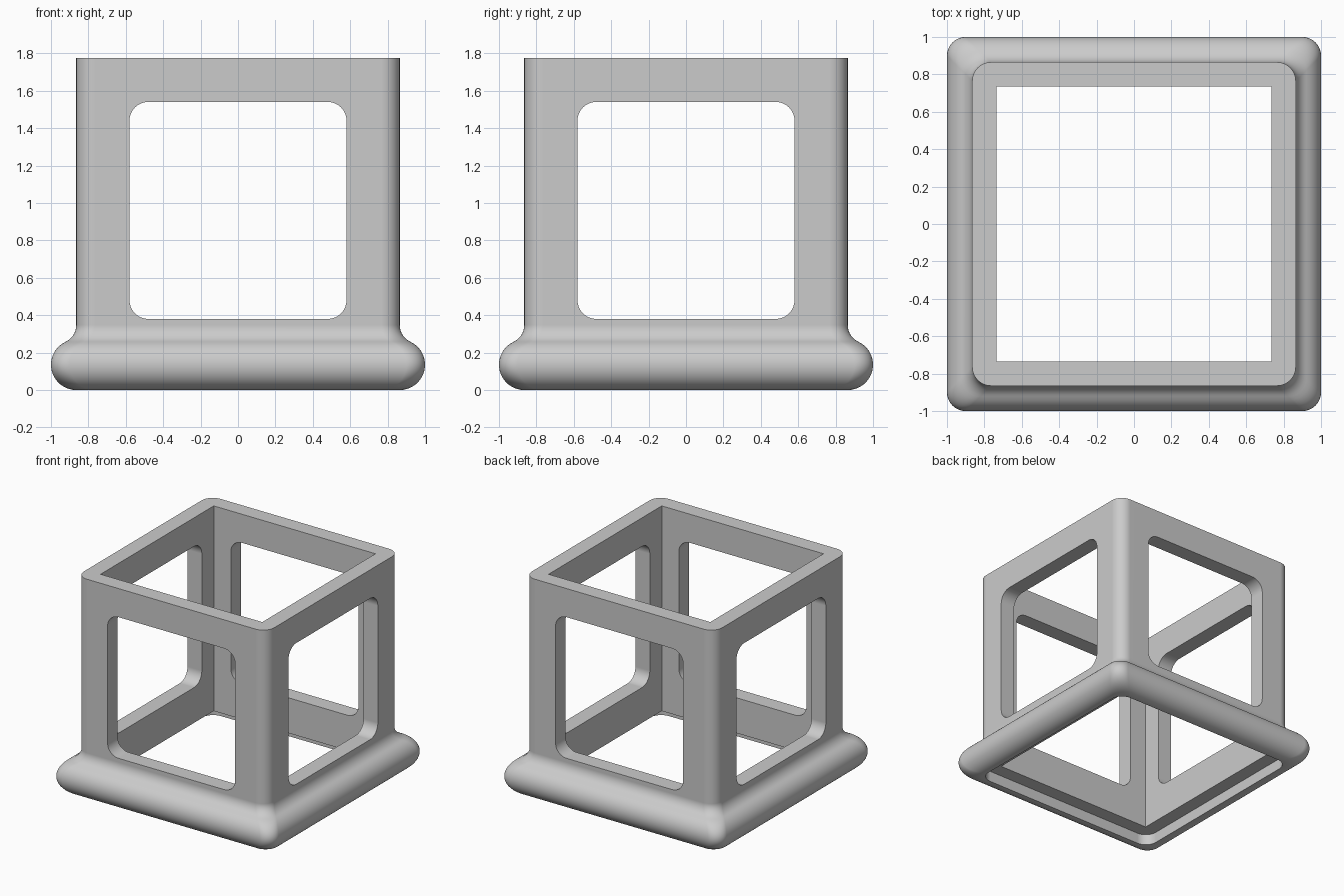
import bpy, bmesh
from math import sin, cos, pi, sqrt, atan2
from mathutils import Matrix

cube = bpy.data.objects.get("Cube")
if cube:
    bpy.data.objects.remove(cube, do_unlink=True)

WALL, INNER, HEIGHT = 0.865, 0.735, 1.775
CORNER = 0.1
BUMPER = 0.135
FILLET = 0.1

grey = bpy.data.materials.new("plain_grey")
grey.use_nodes = True
colour = (0.6, 0.6, 0.6, 1)
grey.diffuse_color = colour
grey.node_tree.nodes["Principled BSDF"].inputs["Base Color"].default_value = colour


def rounded_square(half, radius, steps=10):
    """Outline points of a square with rounded corners."""
    if radius == 0:
        return [(half, half), (-half, half), (-half, -half), (half, -half)]
    c = half - radius
    points = []
    for k, (sx, sy) in enumerate([(1, 1), (-1, 1), (-1, -1), (1, -1)]):
        for i in range(steps + 1):
            a = (k + i / steps) * pi / 2
            points.append((sx * c + radius * cos(a), sy * c + radius * sin(a)))
    return points


def loft(name, profile, radius, matrix=Matrix()):
    """Stack rounded squares given as (half width, height) and cap the ends."""
    bm = bmesh.new()
    rings = [[bm.verts.new((x, y, z)) for x, y in rounded_square(half, radius)]
             for half, z in profile]
    for low, high in zip(rings, rings[1:]):
        for i in range(len(low)):
            j = (i + 1) % len(low)
            bm.faces.new((low[i], low[j], high[j], high[i]))
    bm.faces.new(rings[0][::-1])
    bm.faces.new(rings[-1])
    bm.transform(matrix)
    bmesh.ops.recalc_face_normals(bm, faces=bm.faces)
    mesh = bpy.data.meshes.new(name)
    bm.to_mesh(mesh)
    bm.free()
    mesh.materials.append(grey)
    obj = bpy.data.objects.new(name, mesh)
    bpy.context.collection.objects.link(obj)
    return obj


# Side profile: round bumper, concave fillet, straight wall
rise = sqrt((BUMPER + FILLET) ** 2 - FILLET ** 2)
join = atan2(rise, FILLET)
profile = []
for i in range(21):
    a = -pi / 2 + (join + pi / 2) * i / 20
    profile.append((WALL + BUMPER * cos(a), BUMPER + BUMPER * sin(a)))
for i in range(1, 11):
    a = pi + join + (pi - (pi + join)) * i / 10
    profile.append((WALL + FILLET + FILLET * cos(a), BUMPER + rise + FILLET * sin(a)))
profile.append((WALL, HEIGHT))
frame = loft("window_frame_box", profile, CORNER)

# Cutters: square shaft, wider recess underneath, and windows along both axes
middle = Matrix.Translation((0, 0, 0.96))
cutters = [
    loft("shaft_cutter", [(INNER, -1), (INNER, 3)], 0),
    loft("recess_cutter", [(0.85, -1), (0.85, 0.09)], CORNER),
]
for axis in "XY":
    cutters.append(loft("window_cutter_" + axis.lower(), [(0.58, -2), (0.58, 2)],
                        CORNER, middle @ Matrix.Rotation(pi / 2, 4, axis)))

bpy.ops.object.select_all(action='DESELECT')
bpy.context.view_layer.objects.active = frame
frame.select_set(True)
for cutter in cutters:
    cutter.hide_render = True
    mod = frame.modifiers.new("cut", 'BOOLEAN')
    mod.operation = 'DIFFERENCE'
    mod.solver = 'EXACT'
    mod.object = cutter
    bpy.ops.object.modifier_apply(modifier=mod.name)
    bpy.data.objects.remove(cutter, do_unlink=True)

# Smooth rounded parts, keep flat walls flat
bpy.ops.object.shade_smooth_by_angle(angle=pi / 6)
normals = frame.modifiers.new("flat_walls", 'WEIGHTED_NORMAL')
normals.keep_sharp = True
